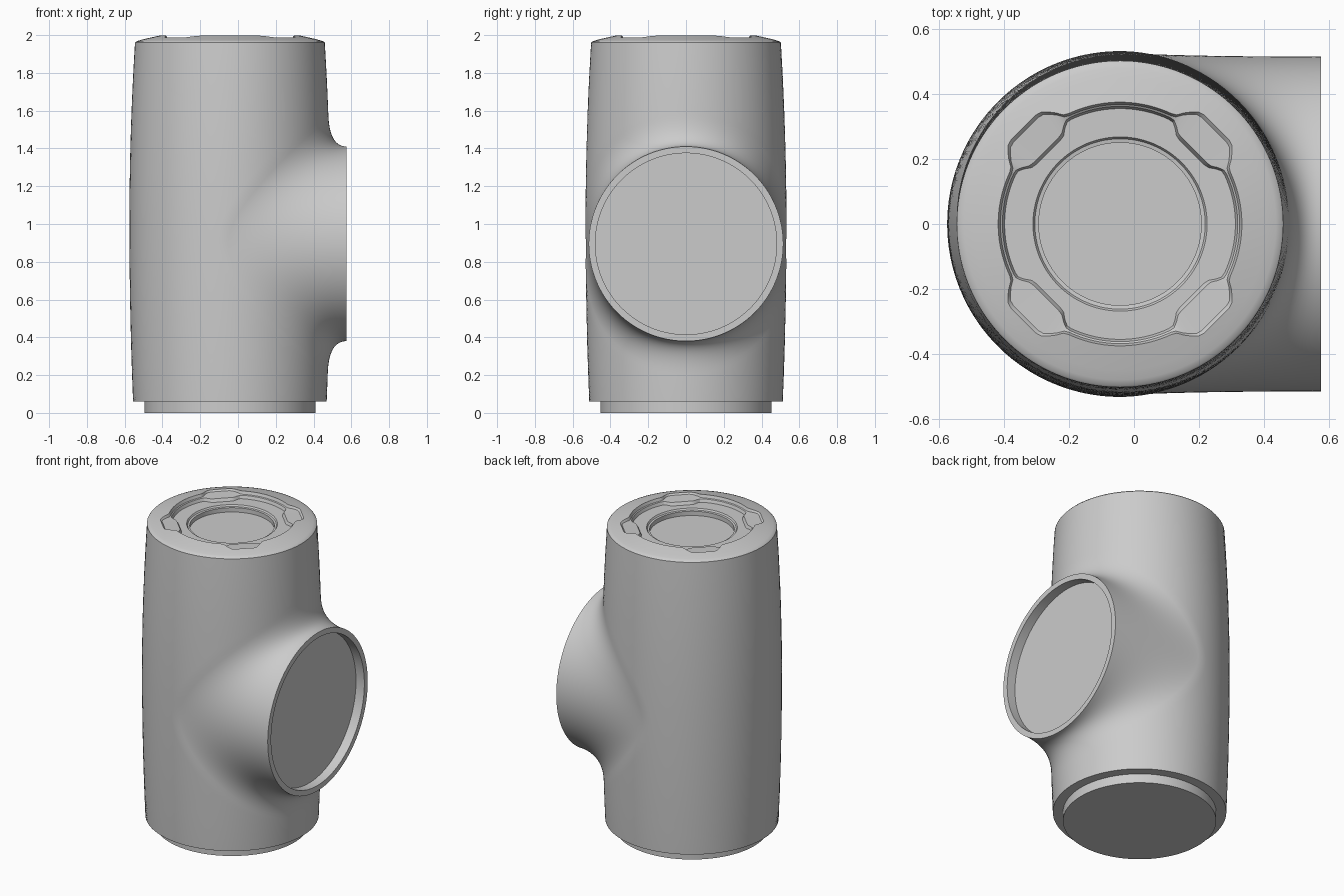
import bpy, bmesh
from math import sin, cos, asin, pi, degrees
from mathutils import Vector

cube = bpy.data.objects.get("Cube")
if cube:
    bpy.data.objects.remove(cube)

AXIS_X = -0.043                 # vertical axis of the barrel
Z_LOW, Z_HIGH = 0.06, 1.96      # ends of the barrel wall
PORT_Z, PORT_R, PORT_X = 0.895, 0.515, 0.575

grey = bpy.data.materials.new("satin_grey")
grey.use_nodes = True
grey.diffuse_color = (0.6, 0.6, 0.6, 1)
grey.node_tree.nodes["Principled BSDF"].inputs["Base Color"].default_value = (0.6, 0.6, 0.6, 1)


def loft(name, rings, angle=30):
    """Skin a list of closed rings, close the last one with a flat face."""
    bm = bmesh.new()
    loops = [[bm.verts.new(p) for p in ring] for ring in rings]
    n = len(loops[0])
    for a, b in zip(loops, loops[1:]):
        for i in range(n):
            j = (i + 1) % n
            bm.faces.new((a[i], a[j], b[j], b[i]))
    bm.faces.new(loops[-1])
    bmesh.ops.remove_doubles(bm, verts=bm.verts, dist=1e-5)
    mesh = bpy.data.meshes.new(name)
    bm.to_mesh(mesh)
    bm.free()
    mesh.materials.append(grey)
    obj = bpy.data.objects.new(name, mesh)
    bpy.context.collection.objects.link(obj)
    bpy.ops.object.select_all(action='DESELECT')
    obj.select_set(True)
    bpy.context.view_layer.objects.active = obj
    bpy.ops.object.shade_smooth_by_angle(angle=angle * pi / 180)
    return obj


def barrel_radius(z):
    return 0.532 - (0.029 if z > 1 else 0.02) * ((z - 1) / 0.95) ** 2


def on_barrel(theta, z):
    r = barrel_radius(z)
    return Vector((AXIS_X + r * cos(theta), r * sin(theta), z))


def square(phi):
    """Walk evenly round the unit square as phi goes round the circle."""
    def wave(t):
        t = (t + pi) % (2 * pi) - pi
        return max(-1, min(1, 2 - abs(t) * 4 / pi))
    return wave(phi), wave(phi - pi / 2)


# Barrel with the side port blended into it, skinned from the back seam to the port
N, WALL_ROWS, BLEND_ROWS = 288, 24, 14
phis = [2 * pi * i / N for i in range(N)]


def port_ring(x, r):
    return [Vector((x, r * cos(p), PORT_Z + r * sin(p))) for p in phis]


rim = port_ring(PORT_X, PORT_R)
border, foot, corner = [], [], []
for p, q in zip(phis, rim):
    u, v = square(p)
    border.append((u * pi, PORT_Z + v * (Z_HIGH - PORT_Z if v > 0 else PORT_Z - Z_LOW)))
    theta = asin(q.y / barrel_radius(q.z))
    corner.append(on_barrel(theta, q.z))
    foot.append((theta + 0.32 * cos(p), q.z + 0.17 * sin(p)))

rings = []
for k in range(WALL_ROWS):
    t = k / WALL_ROWS
    rings.append([on_barrel(b[0] + (f[0] - b[0]) * t, b[1] + (f[1] - b[1]) * t)
                  for b, f in zip(border, foot)])
for k in range(BLEND_ROWS):
    t = k / BLEND_ROWS
    rings.append([on_barrel(*f) * (1 - t) ** 2 + c * (2 * t * (1 - t)) + q * t * t
                  for f, c, q in zip(foot, corner, rim)])
rings += [rim, port_ring(PORT_X, 0.48), port_ring(PORT_X - 0.06, 0.48)]
loft("barrel_with_side_port", rings)


# Bottom spigot
def circle(r, z, n=144, turn=1):
    return [Vector((AXIS_X + r * cos(2 * pi * i / n), turn * r * sin(2 * pi * i / n), z))
            for i in range(n)]


loft("bottom_spigot", [circle(r, z, turn=-1) for r, z in
                       ((barrel_radius(Z_LOW), Z_LOW), (0.4525, Z_LOW), (0.4525, 0))])


# Top cap: crowned rim, lobed groove and recessed centre disc
def lobed(base, lobe, flat, ramp, z, n=144):
    """Ring whose radius changes from base to a straight chord at four diagonals."""
    ring = []
    for i in range(n):
        a = 2 * pi * i / n
        d = (a % (pi / 2)) - pi / 4
        chord = lobe / cos(d)
        t = max(0, min(1, (degrees(abs(d)) - flat) / ramp))
        r = chord + (base - chord) * t
        ring.append(Vector((AXIS_X + r * cos(a), r * sin(a), z(r) if callable(z) else z)))
    return ring


def crown(r):
    return 2.0 - 0.028 * (max(r - 0.35, 0) / 0.13) ** 1.3


loft("top_cap", [
    circle(barrel_radius(Z_HIGH), Z_HIGH),
    circle(0.497, 1.966),
    circle(0.48, crown(0.48)),
    circle(0.45, crown(0.45)),
    lobed(0.375, 0.42, 9, 9, crown),
    lobed(0.368, 0.41, 9, 9, 1.978),
    lobed(0.362, 0.322, 12, 6, 1.974),
    lobed(0.355, 0.312, 12, 6, 1.955),
    circle(0.268, 1.955),
    circle(0.262, 1.945),
    circle(0.25, 1.943),
    circle(0.25, 1.915),
])
